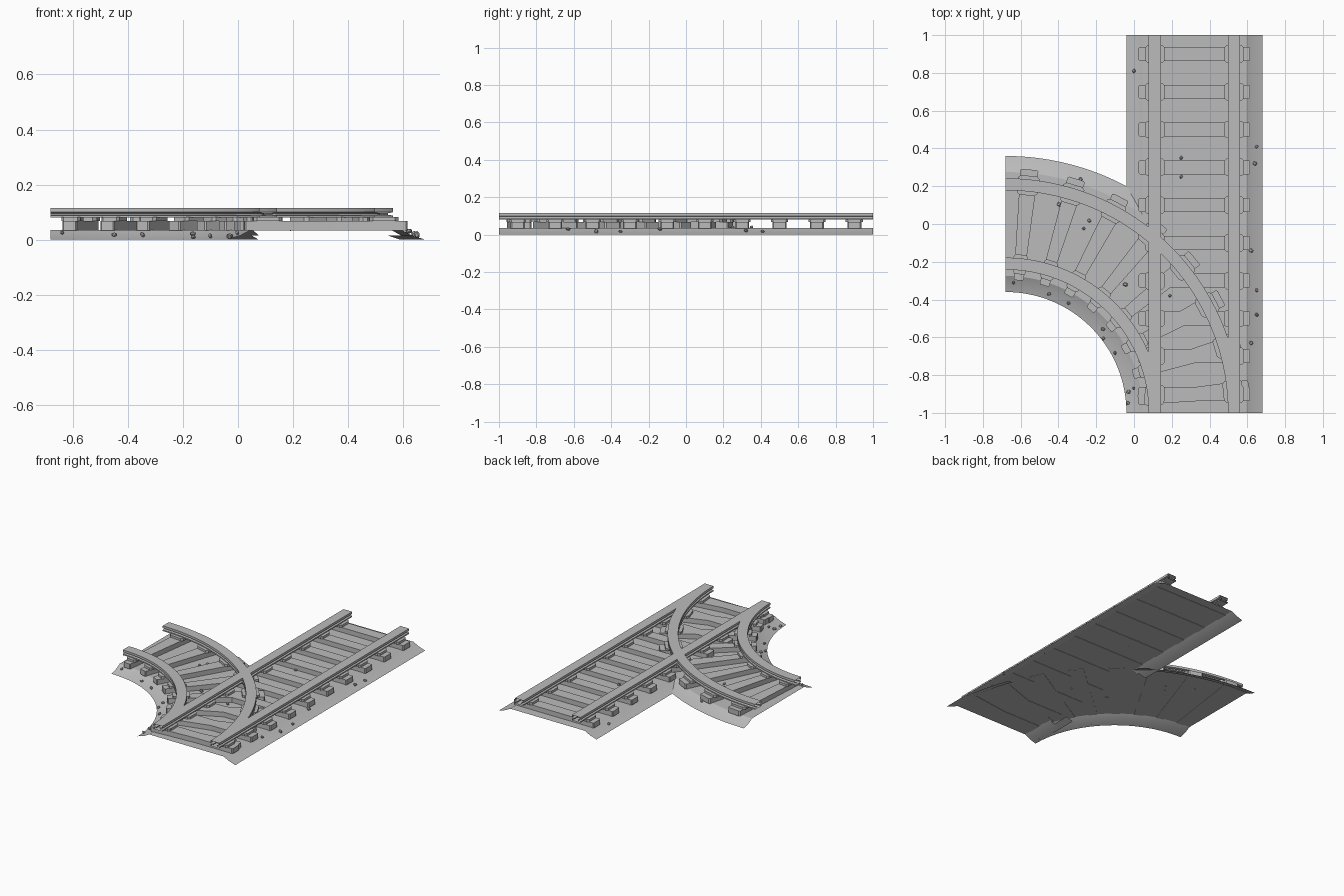
import bpy, bmesh, math, random
from mathutils import Vector, Matrix

random.seed(4)
if "Cube" in bpy.data.objects:
    bpy.data.objects.remove(bpy.data.objects["Cube"])

grey = bpy.data.materials.new("plain grey")
grey.use_nodes = True
COLOUR = (0.5, 0.5, 0.5, 1)
grey.diffuse_color = COLOUR
grey.node_tree.nodes["Principled BSDF"].inputs["Base Color"].default_value = COLOUR

HALF, FLAT, GAUGE = 0.36, 0.275, 0.21
BED_TOP, SLEEPER_TOP, RAIL_BASE, RAIL_TOP = 0.035, 0.067, 0.08, 0.115
CENTRE = 0.32
PIVOT = Vector((-0.68, -1))


# Track paths: u runs across the track, s runs along it
def straight(u, s):
    return CENTRE + u, s


def curved(u, s):
    return PIVOT.x + (1 + u) * math.cos(s), PIVOT.y + (1 + u) * math.sin(s)


def finish(name, bm, smooth=False):
    mesh = bpy.data.meshes.new(name)
    bm.to_mesh(mesh)
    bm.free()
    obj = bpy.data.objects.new(name, mesh)
    bpy.context.collection.objects.link(obj)
    mesh.materials.append(grey)
    if smooth:
        bpy.ops.object.select_all(action='DESELECT')
        obj.select_set(True)
        bpy.context.view_layer.objects.active = obj
        bpy.ops.object.shade_smooth_by_angle(angle=math.radians(20))
    return obj


def sweep(bm, profile, path, start, end, steps, closed):
    """Carry a (u, z) profile along a path."""
    rows = []
    for k in range(steps + 1):
        s = start + (end - start) * k / steps
        rows.append([bm.verts.new((*path(u, s), z)) for u, z in profile])
    n = len(profile)
    for a, b in zip(rows, rows[1:]):
        for i in range(n if closed else n - 1):
            j = (i + 1) % n
            bm.faces.new((a[i], a[j], b[j], b[i]))


def prism(bm, outline, path, z0, z1):
    """Upright block on a (u, s) outline."""
    low = [bm.verts.new((*path(u, s), z0)) for u, s in outline]
    high = [bm.verts.new((*path(u, s), z1)) for u, s in outline]
    bm.faces.new(high)
    bm.faces.new(low[::-1])
    for i in range(len(low)):
        j = (i + 1) % len(low)
        bm.faces.new((low[i], low[j], high[j], high[i]))


def chamfered(u, s, hu, hs, c):
    return [(u + a, s + b) for a, b in (
        (-hu, c - hs), (c - hu, -hs), (hu - c, -hs), (hu, c - hs),
        (hu, hs - c), (hu - c, hs), (c - hu, hs), (-hu, hs - c))]


def on_straight(v):
    return abs(v.co.x - CENTRE) < FLAT


def on_curve(v):
    return abs((v.co.xy - PIVOT).length - 1) < FLAT


# Ballast bed: flat top with flared shoulders, trimmed where the tracks merge
bed_profile = [(-HALF, 0), (-0.31, 0.016), (-FLAT, BED_TOP),
               (FLAT, BED_TOP), (0.31, 0.016), (HALF, 0)]
# Rail section: foot, web and head
F, W = 0.032, 0.015
rail_profile = [(-F, RAIL_TOP), (F, RAIL_TOP), (F, 0.1), (W, 0.096), (W, 0.09),
                (F, 0.088), (F, RAIL_BASE), (-F, RAIL_BASE), (-F, 0.088),
                (-W, 0.09), (-W, 0.096), (-F, 0.1)]

tracks = (("straight", straight, -1, 1, 10, 100, on_curve),
          ("curved", curved, 0, math.pi / 2, 8, 64, on_straight))

for name, path, start, end, count, steps, buried in tracks:
    bm = bmesh.new()
    sweep(bm, bed_profile, path, start, end, steps, False)
    hidden = [f for f in bm.faces if all(buried(v) for v in f.verts)]
    bmesh.ops.delete(bm, geom=hidden, context='FACES')
    finish(name + "_ballast_bed", bm, True)

    # Sleepers and the plates that hold the rails
    sleepers, plates = bmesh.new(), bmesh.new()
    pitch = (end - start) / count
    for k in range(count):
        s = start + pitch * (k + 0.5)
        prism(sleepers, chamfered(0, s, 0.295, 0.037, 0.006), path,
              BED_TOP - 0.002, SLEEPER_TOP)
        for side in (-1, 1):
            prism(plates, chamfered(side * GAUGE, s, 0.052, 0.046, 0.012), path,
                  SLEEPER_TOP, RAIL_BASE + 0.002)
    finish(name + "_sleepers", sleepers)
    finish(name + "_rail_plates", plates)

    # Pair of rails
    for side, label in ((-1, "inner"), (1, "outer")):
        bm = bmesh.new()
        profile = [(u + side * GAUGE, z) for u, z in rail_profile]
        sweep(bm, profile, path, start, end, 1 if path is straight else 48, True)
        finish(f"{name}_{label}_rail", bm, True)

# Loose stones, placed by (u, s) along each track
stones = {straight: [(-.32, .81), (.33, .41), (.32, .32), (-.07, .35), (-.07, .25),
                     (.3, -.14), (.33, -.35), (.33, -.48), (.3, -.63), (-.13, -.38)],
          curved: [(-.07, .82), (.3, 1.26), (.14, 1.32), (.11, 1.16), (.06, 1.17),
                   (-.31, 1.51), (-.33, 1.22), (-.33, 1.05), (-.32, .71),
                   (-.35, .65), (-.34, .5), (-.31, .19), (-.34, .17), (-.35, .08)]}
bm = bmesh.new()
for path, places in stones.items():
    for u, s in places:
        slope = max(0, abs(u) - FLAT) / (HALF - FLAT)
        x, y = path(u, s)
        turn = Matrix.Rotation(random.uniform(0, 6), 4, (random.random(), 0.3, 1))
        place = Matrix.Translation((x, y, BED_TOP * (1 - slope) + 0.006))
        bmesh.ops.create_icosphere(bm, subdivisions=1, radius=random.uniform(0.01, 0.015),
                                   matrix=place @ turn @ Matrix.Diagonal((1, 0.8, 0.7, 1)))
for v in bm.verts:
    v.co.z = max(v.co.z, 0)
finish("loose_stones", bm)
